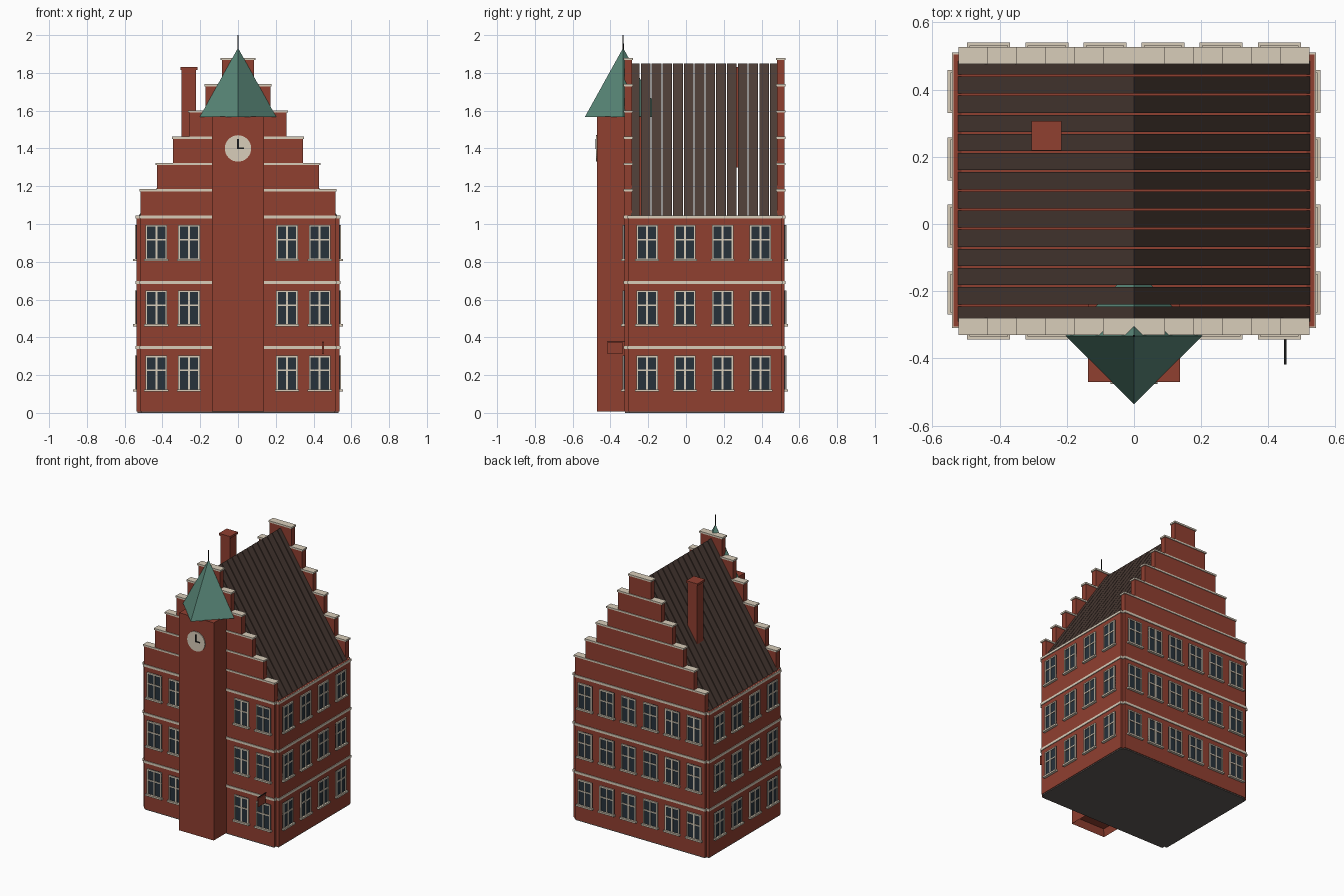
import bpy, bmesh, math
from mathutils import Matrix, Vector

cube = bpy.data.objects.get("Cube")
if cube:
    bpy.data.objects.remove(cube)


def material(name, r, g, b):
    m = bpy.data.materials.new(name)
    m.use_nodes = True
    m.diffuse_color = (r, g, b, 1)
    m.node_tree.nodes["Principled BSDF"].inputs["Base Color"].default_value = (r, g, b, 1)
    return m


BRICK = material("brick red", 0.28, 0.05, 0.03)
STONE = material("pale stone", 0.69, 0.61, 0.49)
ROOF = material("brown roof", 0.07, 0.044, 0.035)
COPPER = material("green copper", 0.10, 0.245, 0.19)
GLASS = material("dark glass", 0.02, 0.032, 0.044)
IRON = material("black iron", 0.01, 0.01, 0.01)
BASE = material("dark base", 0.12, 0.105, 0.097)


def box(bm, x, y, z, mat=0):
    """Add a box spanning the given (low, high) ranges."""
    mid = Vector([(a + b) / 2 for a, b in (x, y, z)])
    size = Matrix.Diagonal([b - a for a, b in (x, y, z)] + [1])
    made = bmesh.ops.create_cube(bm, size=1, matrix=Matrix.Translation(mid) @ size)
    for f in {f for v in made["verts"] for f in v.link_faces}:
        f.material_index = mat


def link(name, mesh):
    obj = bpy.data.objects.new(name, mesh)
    bpy.context.collection.objects.link(obj)
    return obj


def to_mesh(name, bm, *mats):
    mesh = bpy.data.meshes.new(name)
    bmesh.ops.recalc_face_normals(bm, faces=bm.faces)
    bm.to_mesh(mesh)
    bm.free()
    for m in mats:
        mesh.materials.append(m)
    return mesh


def finish(name, bm, *mats):
    return link(name, to_mesh(name, bm, *mats))


def boxes(name, mat, *spans):
    bm = bmesh.new()
    for s in spans:
        box(bm, *s)
    return finish(name, bm, mat)


# Main dimensions
SIDE_X, FRONT_X = 0.537, 0.516
FRONT, BACK, MID_Y = -0.326, 0.522, 0.1
EAVES, RIDGE, STEP = 1.045, 1.85, 0.139
TOWER_Y = -0.333


def cross_block(name, mat, grow, z):
    """Side block crossed by a front-to-back block, the plan of the house."""
    boxes(name, mat,
          ((-SIDE_X - grow, SIDE_X + grow), (-0.305 - grow, 0.505 + grow), z),
          ((-FRONT_X - grow, FRONT_X + grow), (FRONT - grow, BACK + grow), z))


# Walls, base and stone bands above every floor
cross_block("walls", BRICK, 0, (0.008, EAVES + 0.001))
cross_block("base_plate", BASE, -0.004, (0, 0.01))
for i, top in enumerate((0.355, 0.699, EAVES)):
    cross_block(f"stone_band_{i + 1}", STONE, 0.005, (top - 0.017, top))

# Stepped gables with stone caps
for name, y0, y1 in (("front_gable", FRONT, -0.285), ("back_gable", 0.481, BACK)):
    bm = bmesh.new()
    for i in range(6):
        w = FRONT_X * (6 - i) / 6
        z = EAVES + i * STEP
        box(bm, (-w, w), (y0, y1), (z, z + STEP), 0)
        box(bm, (-w - 0.006, w + 0.006), (y0 - 0.005, y1 + 0.005),
            (z + STEP - 0.011, z + STEP + 0.001), 1)
    finish(name, bm, BRICK, STONE)

# Roof: a row of separate courses with narrow joints
bm = bmesh.new()
joints = [-0.299 + i * 0.057 for i in range(15)]
for a, b in zip(joints, joints[1:]):
    y0, y1 = max(a + 0.003, -0.29), min(b - 0.003, 0.485)
    ends = [[bm.verts.new((x, y, z)) for x, z in ((-0.525, EAVES), (0.525, EAVES), (0, RIDGE))]
            for y in (y0, y1)]
    for e in ends:
        bm.faces.new(e)
    for i in range(3):
        j = (i + 1) % 3
        bm.faces.new((ends[0][i], ends[0][j], ends[1][j], ends[1][i]))
finish("roof", bm, ROOF)

# Chimney
boxes("chimney", BRICK,
      ((-0.298, -0.222), (0.225, 0.3), (1.3, 1.82)),
      ((-0.305, -0.215), (0.218, 0.307), (1.815, 1.83)))

# Tower with a recessed underside
bm = bmesh.new()
box(bm, (-0.137, 0.137), (TOWER_Y - 0.137, TOWER_Y + 0.137), (0.008, 1.568))
under = min(bm.faces, key=lambda f: f.calc_center_median().z)
bmesh.ops.inset_region(bm, faces=[under], thickness=0.02)
bmesh.ops.translate(bm, verts=under.verts, vec=(0, 0, 0.05))
finish("tower", bm, BRICK)

# Spire: four-sided pyramid with a corner to the front
bm = bmesh.new()
bmesh.ops.create_cone(bm, cap_ends=True, segments=4, radius1=0.203, radius2=0, depth=0.366,
                      matrix=Matrix.Translation((0, TOWER_Y, 1.749)))
bmesh.ops.remove_doubles(bm, verts=bm.verts, dist=0.0001)
finish("tower_spire", bm, COPPER)

bm = bmesh.new()
bmesh.ops.create_cone(bm, cap_ends=True, segments=8, radius1=0.004, radius2=0.003, depth=0.1,
                      matrix=Matrix.Translation((0, TOWER_Y, 1.95)))
finish("spire_finial", bm, IRON)

# Clock face and hands
face_y = TOWER_Y - 0.137
bm = bmesh.new()
bmesh.ops.create_cone(bm, cap_ends=True, segments=32, radius1=0.07, radius2=0.07, depth=0.012,
                      matrix=Matrix.Translation((0, face_y, 1.4))
                      @ Matrix.Rotation(math.pi / 2, 4, "X"))
finish("clock_face", bm, STONE)
hand_y = (face_y - 0.009, face_y - 0.005)
boxes("clock_hands", IRON,
      ((-0.004, 0.004), hand_y, (1.396, 1.45)),
      ((-0.004, 0.033), hand_y, (1.396, 1.404)))

# Hanging sign on its bracket
boxes("sign_bracket", IRON, ((0.447, 0.453), (-0.418, FRONT), (0.377, 0.381)))
boxes("hanging_sign", BRICK, ((0.446, 0.454), (-0.416, -0.336), (0.312, 0.374)))

# One window, facing -y, origin at bottom centre of its wall plane
W, H, T = 0.057, 0.187, 0.009
bm = bmesh.new()
box(bm, (-W, W), (-0.004, 0.002), (0, H), 0)
for s in (-1, 1):
    box(bm, sorted((s * W, s * (W - T))), (-0.009, 0), (0, H), 1)
for z0, z1 in ((0, T), (H - T, H), (0.105, 0.113)):
    box(bm, (-W, W), (-0.009, 0), (z0, z1), 1)
box(bm, (-0.005, 0.005), (-0.009, 0), (0, H), 1)
box(bm, (-0.064, 0.064), (-0.018, 0), (-0.004, 0.008), 1)
window_mesh = to_mesh("window", bm, GLASS, STONE)

# Windows repeated over three floors and four walls
columns = [(i - 2.5) * 0.173 for i in range(6)]
bays = [(i - 1.5) * 0.2 + MID_Y - 0.006 for i in range(4)]
spots = [("front", x, FRONT, 0) for x in columns if abs(x) > 0.2]
spots += [("back", x, BACK, math.pi) for x in columns]
spots += [("left", SIDE_X, y, math.pi / 2) for y in bays]
spots += [("right", -SIDE_X, y, -math.pi / 2) for y in bays]
for floor in range(3):
    for side, x, y, turn in spots:
        w = link(f"{side}_window", window_mesh)
        w.location = (x, y, 0.116 + floor * 0.346)
        w.rotation_euler.z = turn
